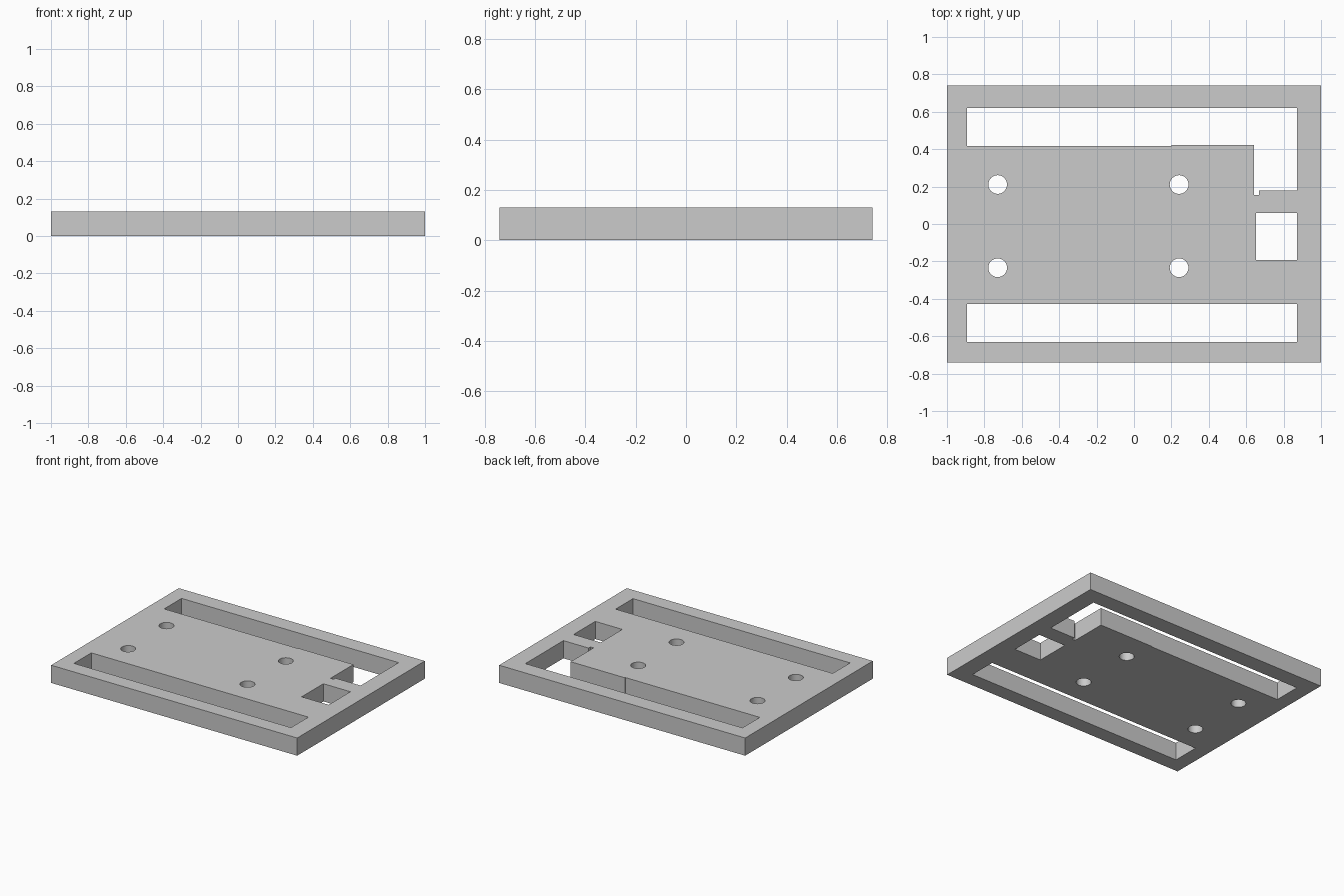
import bpy
import bmesh
from math import cos, sin, pi

cube = bpy.data.objects.get("Cube")
if cube:
    bpy.data.objects.remove(cube, do_unlink=True)

THICKNESS = 0.13


def rectangle(x0, x1, y0, y1):
    return [(x0, y0), (x1, y0), (x1, y1), (x0, y1)]


def circle(cx, cy, radius=0.05, sides=32):
    return [(cx + radius * cos(2 * pi * i / sides),
             cy + radius * sin(2 * pi * i / sides)) for i in range(sides)]


# Outer edge of the plate
outlines = [rectangle(-1, 1, -0.741, 0.741)]

# Front slot and side window
outlines.append(rectangle(-0.893, 0.872, -0.63, -0.428))
outlines.append(rectangle(0.652, 0.872, -0.192, 0.06))

# Back slot, which turns a corner into a pocket with a small relief notch
outlines.append([(-0.893, 0.62), (-0.893, 0.418), (0.2, 0.418), (0.2, 0.423),
                 (0.642, 0.423), (0.642, 0.156), (0.668, 0.156),
                 (0.668, 0.178), (0.872, 0.178), (0.872, 0.62)])

# Four screw holes
for x in (-0.729, 0.241):
    for y in (-0.234, 0.211):
        outlines.append(circle(x, y))

# Fill the outline around its openings and extrude it
bm = bmesh.new()
for outline in outlines:
    verts = [bm.verts.new((x, y, 0)) for x, y in outline]
    for a, b in zip(verts, verts[1:] + verts[:1]):
        bm.edges.new((a, b))
bmesh.ops.triangle_fill(bm, use_beauty=True, use_dissolve=False,
                        edges=bm.edges[:], normal=(0, 0, 1))
extruded = bmesh.ops.extrude_face_region(bm, geom=bm.faces[:],
                                         use_keep_orig=True)
top_verts = [g for g in extruded["geom"] if isinstance(g, bmesh.types.BMVert)]
bmesh.ops.translate(bm, verts=top_verts, vec=(0, 0, THICKNESS))
bmesh.ops.recalc_face_normals(bm, faces=bm.faces[:])

mesh = bpy.data.meshes.new("mounting_plate")
bm.to_mesh(mesh)
bm.free()
plate = bpy.data.objects.new("mounting_plate", mesh)
bpy.context.collection.objects.link(plate)

# Plain grey finish
grey = bpy.data.materials.new("light_grey")
grey.use_nodes = True
colour = (0.6, 0.6, 0.6, 1)
grey.diffuse_color = colour
grey.node_tree.nodes["Principled BSDF"].inputs["Base Color"].default_value = colour
mesh.materials.append(grey)

# Smooth hole walls, sharp edges
bpy.ops.object.select_all(action="DESELECT")
plate.select_set(True)
bpy.context.view_layer.objects.active = plate
bpy.ops.object.shade_smooth_by_angle()
